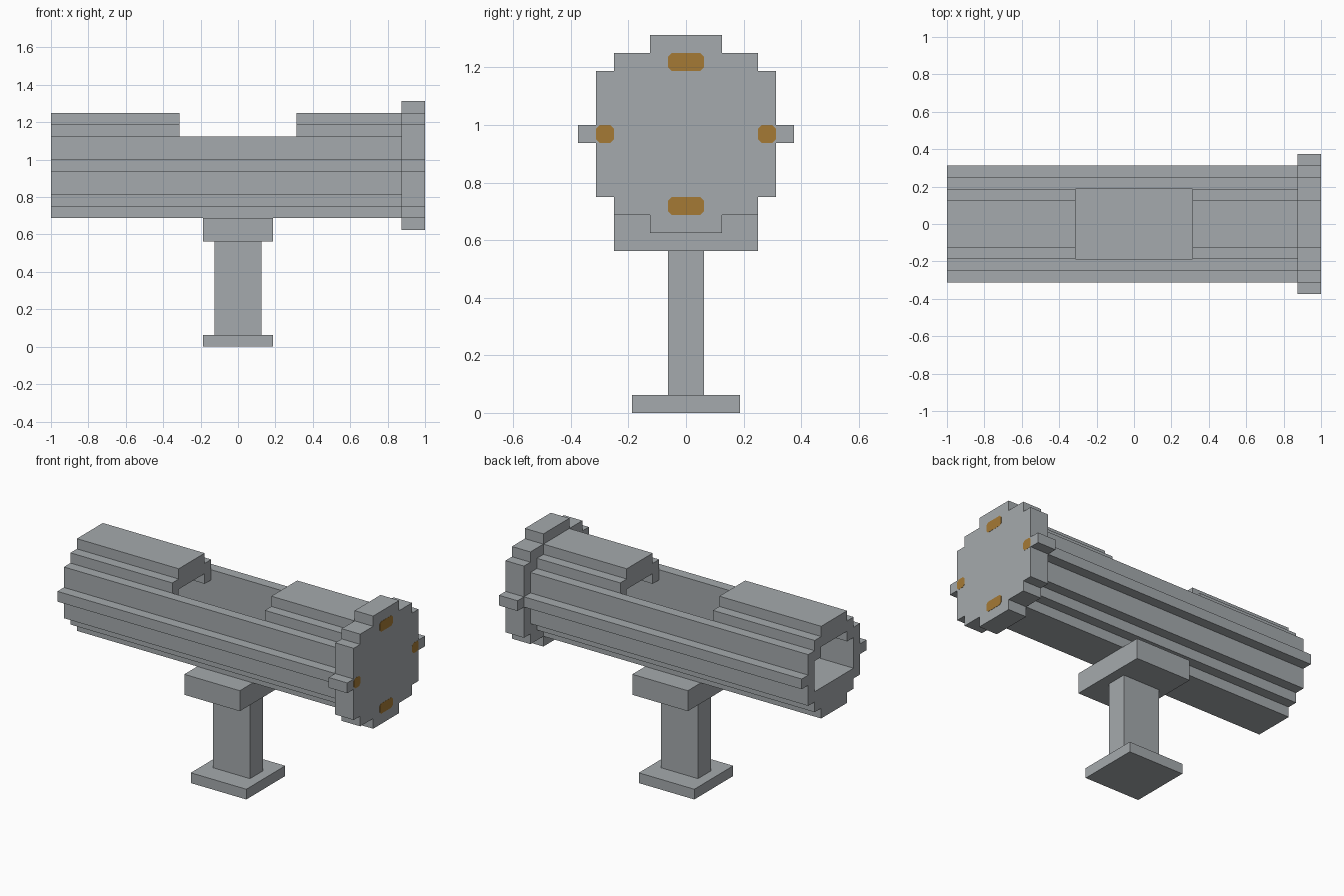
import bpy
import bmesh

cube = bpy.data.objects.get("Cube")
if cube:
    bpy.data.objects.remove(cube, do_unlink=True)

U = 1 / 16  # block unit


def material(name, rgb):
    m = bpy.data.materials.new(name)
    m.use_nodes = True
    color = (*rgb, 1)
    m.diffuse_color = color
    m.node_tree.nodes["Principled BSDF"].inputs["Base Color"].default_value = color
    return m


GREY = material("stone_grey", (0.376, 0.402, 0.418))
ORANGE = material("dull_orange", (0.376, 0.195, 0.036))


def extrude(name, profile, x0, x1, mat=GREY):
    """Extrude a closed (y, z) outline along x."""
    bm = bmesh.new()
    face = bm.faces.new([bm.verts.new((x0, y, z)) for y, z in profile])
    out = bmesh.ops.extrude_face_region(bm, geom=[face])
    for v in out["geom"]:
        if isinstance(v, bmesh.types.BMVert):
            v.co.x = x1
    bmesh.ops.recalc_face_normals(bm, faces=bm.faces)
    mesh = bpy.data.meshes.new(name)
    bm.to_mesh(mesh)
    bm.free()
    mesh.materials.append(mat)
    obj = bpy.data.objects.new(name, mesh)
    bpy.context.collection.objects.link(obj)
    return obj


def mirrored(half):
    """Close a +y half outline, given in units, by mirroring it to -y."""
    pts = half + [(-y, z) for y, z in reversed(half)]
    return [(y * U, z * U) for y, z in pts]


def box(name, hx, hy, z0, z1):
    return extrude(name, mirrored([(hy, z0), (hy, z1)]), -hx * U, hx * U)


# Stand
box("stand_foot", 3, 3, 0, 1)
box("stand_post", 2, 1, 1, 9)
box("stand_saddle", 3, 4, 9, 11)

# Hollow barrel: ribbed trough, closed above by two lids
trough = mirrored([(3, 14), (3, 18), (4, 18), (4, 16), (5, 16), (5, 15), (4, 15),
                   (4, 13), (3, 13), (3, 12), (2, 12), (2, 11)])
extrude("barrel_trough", trough, -1, 14 * U)
lid = mirrored([(2, 18), (2, 17), (3, 17), (3, 19), (2, 19), (2, 20)])
extrude("right_lid", lid, -1, -5 * U)
extrude("left_lid", lid, 5 * U, 14 * U)

# Stepped end cap
cap = mirrored([(2, 10), (2, 11), (4, 11), (4, 12), (5, 12), (5, 15), (6, 15),
                (6, 16), (5, 16), (5, 19), (4, 19), (4, 20), (2, 20), (2, 21)])
extrude("end_cap", cap, 14 * U, 1)

# Orange studs with clipped corners on the cap
for name, y, z, hy in (("top_stud", 0, 19.5, 1), ("bottom_stud", 0, 11.5, 1),
                       ("left_stud", 4.5, 15.5, 0.5), ("right_stud", -4.5, 15.5, 0.5)):
    c, hz = 0.2, 0.5
    corner = [(hy - c, -hz), (hy, -hz + c), (hy, hz - c), (hy - c, hz)]
    outline = corner + [(-a, b) for a, b in reversed(corner)]
    extrude(name, [((y + a) * U, (z + b) * U) for a, b in outline], 0.999, 1.001, ORANGE)
